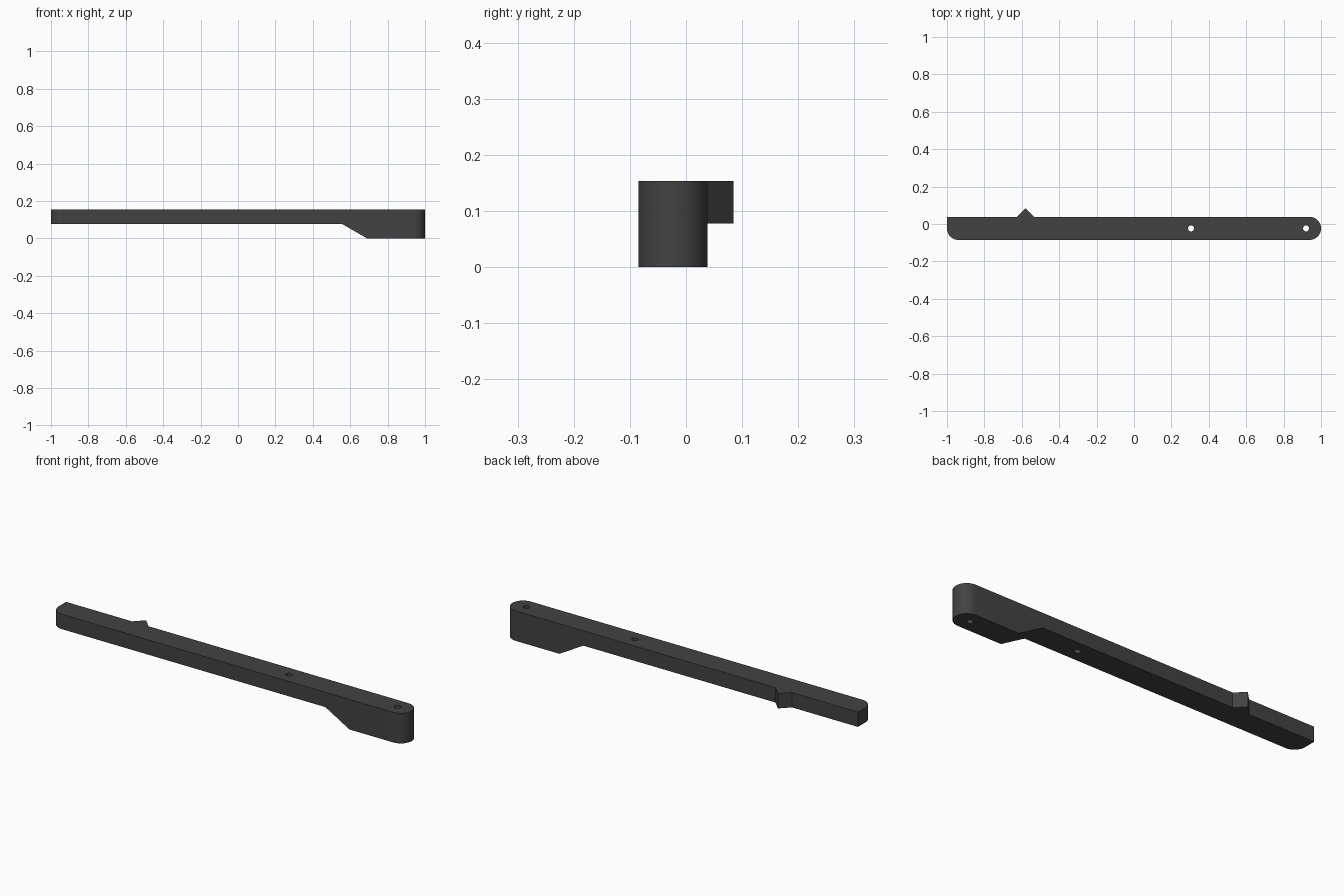
import bpy, bmesh, math
from mathutils import Vector

if "Cube" in bpy.data.objects:
    bpy.data.objects.remove(bpy.data.objects["Cube"])

TOP, ARM_BOTTOM = 0.154, 0.078
Y0, Y1 = -0.085, 0.038
YC, R = (Y0 + Y1) / 2, (Y1 - Y0) / 2

plastic = bpy.data.materials.new("dark grey plastic")
plastic.diffuse_color = (0.055, 0.055, 0.055, 1)
plastic.use_nodes = True
plastic.node_tree.nodes["Principled BSDF"].inputs["Base Color"].default_value = plastic.diffuse_color


def arc(cx, cy, r, a0, a1, n):
    """Points along a circular arc, angles in degrees."""
    angles = [math.radians(a0 + (a1 - a0) * i / n) for i in range(n + 1)]
    return [(cx + r * math.cos(a), cy + r * math.sin(a)) for a in angles]


def prism(name, points, depth):
    """Closed solid from a 3D outline pushed along depth."""
    bm = bmesh.new()
    face = bm.faces.new([bm.verts.new(p) for p in points])
    ext = bmesh.ops.extrude_face_region(bm, geom=[face], use_keep_orig=True)
    verts = [g for g in ext["geom"] if isinstance(g, bmesh.types.BMVert)]
    bmesh.ops.translate(bm, verts=verts, vec=Vector(depth))
    bmesh.ops.recalc_face_normals(bm, faces=bm.faces)
    mesh = bpy.data.meshes.new(name)
    bm.to_mesh(mesh)
    bm.free()
    mesh.materials.append(plastic)
    obj = bpy.data.objects.new(name, mesh)
    bpy.context.collection.objects.link(obj)
    return obj


def cut(target, cutter):
    """Subtract the cutter, apply, and discard it."""
    bpy.context.view_layer.objects.active = target
    mod = target.modifiers.new("cut", "BOOLEAN")
    mod.operation, mod.solver, mod.object = "DIFFERENCE", "EXACT", cutter
    bpy.ops.object.modifier_apply(modifier=mod.name)
    bpy.data.objects.remove(cutter)


# Lever arm: round right end, one rounded corner and a small pointed catch
plan = arc(1 - R, YC, R, -90, 90, 32)
plan += [(-0.533, Y1), (-0.58, 0.085), (-0.627, Y1), (-1, Y1)]
plan += arc(-1 + R, YC, R, 180, 270, 16)
arm = prism("lever_arm", [(x, y, 0) for x, y in plan], (0, 0, TOP))

# Underside relief leaves the deep foot with its sloped shoulder
side = [(-1.1, -0.1), (0.69 + 0.1 * math.sqrt(3), -0.1), (0.69, 0),
        (0.555, ARM_BOTTOM), (-1.1, ARM_BOTTOM)]
cut(arm, prism("relief_cutter", [(x, -0.2, z) for x, z in side], (0, 0.4, 0)))

# Pin holes through the arm and the foot
for x in (0.305, 0.92):
    ring = arc(x, YC, 0.016, 0, 360, 24)[:-1]
    cut(arm, prism("hole_cutter", [(px, py, -0.1) for px, py in ring], (0, 0, 0.4)))

arm.select_set(True)
bpy.context.view_layer.objects.active = arm
bpy.ops.object.shade_smooth_by_angle(angle=math.radians(30))
